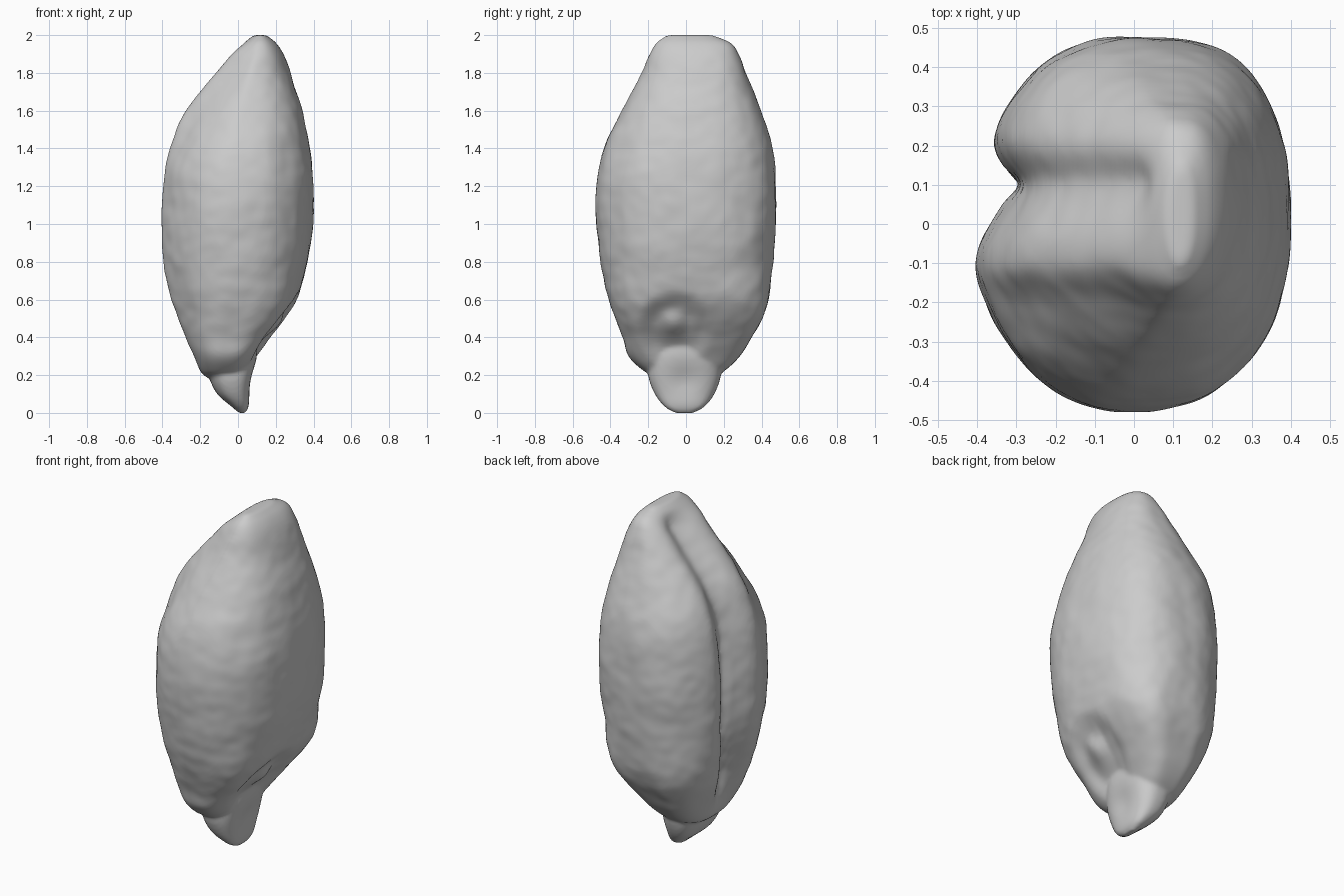
import bpy, bmesh, math
from mathutils import Vector, noise

if "Cube" in bpy.data.objects:
    bpy.data.objects.remove(bpy.data.objects["Cube"])

mat = bpy.data.materials.new("plain_grey")
mat.use_nodes = True
GREY = (0.6, 0.6, 0.6, 1)
mat.diffuse_color = GREY
mat.node_tree.nodes["Principled BSDF"].inputs["Base Color"].default_value = GREY


def spline(rows, z):
    """Smoothly interpolated (xmin, xmax, ymin, ymax) at height z."""
    i = max(k for k in range(len(rows) - 1) if rows[k][0] <= z)
    a, b = rows[i], rows[i + 1]
    p, q = rows[max(i - 1, 0)], rows[min(i + 2, len(rows) - 1)]
    h = b[0] - a[0]
    t = (z - a[0]) / h
    out = []
    for c in range(1, 5):
        m0 = (b[c] - p[c]) / (b[0] - p[0]) * h
        m1 = (q[c] - a[c]) / (q[0] - a[0]) * h
        out.append((2*t**3 - 3*t*t + 1) * a[c] + (t**3 - 2*t*t + t) * m0
                   + (3*t*t - 2*t**3) * b[c] + (t**3 - t*t) * m1)
    return out


def ramp(a, b, v):
    t = min(max((v - a) / (b - a), 0), 1)
    return t * t * (3 - 2 * t)


def loft(bm, rows, power, shape, rings, seg):
    """Stack of superellipse rings following the outline, then sculpted."""
    loops = []
    z0, z1 = rows[0][0], rows[-1][0]
    for r in range(rings):
        u = 0.5 - 0.5 * math.cos(math.pi * r / (rings - 1))
        z = z0 + (z1 - z0) * min(u, 0.99999)
        xa, xb, ya, yb = spline(rows, z)
        loop = []
        for s in range(seg):
            a = 2 * math.pi * s / seg
            c, d = math.cos(a), math.sin(a)
            e = 2 / power(z, c, d)
            x = (xa + xb) / 2 + (xb - xa) / 2 * math.copysign(abs(c) ** e, c)
            y = (ya + yb) / 2 + (yb - ya) / 2 * math.copysign(abs(d) ** e, d)
            loop.append(bm.verts.new(shape(Vector((x, y, z)), c, d)))
        loops.append(loop)
    for lo, hi in zip(loops, loops[1:]):
        for s in range(seg):
            t = (s + 1) % seg
            bm.faces.new((lo[s], lo[t], hi[t], hi[s]))
    bm.faces.new(loops[0][::-1])
    bm.faces.new(loops[-1])


def kernel_power(z, c, d):
    # flat germ face low on the +x side, fuller towards +y, rounder lobes on top
    px, py = ramp(-0.3, 0.3, c), ramp(-0.3, 0.3, d)
    low = ramp(0.8, 0.45, z)
    flat = low * (px * (0.7 + 0.9 * py) + 0.4 * (1 - px) * py)
    return 2.25 + flat + 0.45 * px * py - 0.3 * (1 - px) * ramp(1.4, 1.75, z)


def shape_kernel(v, c, d):
    x, y, z = v
    # lengthwise crease on the -x side, drifting towards -y at the foot
    side = ramp(0.15, -0.45, c)
    fade = ramp(0.2, 0.5, z) * ramp(2.0, 1.88, z)
    off = y - 0.1 + 0.08 * ramp(0.9, 0.35, z)
    width = 0.11 if off < 0 else 0.075
    crease = 0.075 * math.exp(-(off / width) ** 2)
    crease += 0.03 * ramp(1.5, 1.1, z) * math.exp(-(off / 0.025) ** 2)
    x += side * fade * crease
    # fuller lobe on the -y side, stepping down to a shoulder near the top
    x -= 0.02 * side * fade * math.exp(-((y + 0.12) / 0.09) ** 2)
    x += 0.035 * side * fade * ramp(1.25, 1.5, z) * ramp(-0.1, -0.21, y)
    # germ hollow with a small bump on the +x side
    front = ramp(0.2, 0.7, c)
    r = math.hypot((y + 0.06) / 0.19, (z - 0.44) / 0.2)
    x -= front * 0.04 * ramp(1.1, 0.5, r)
    x += front * 0.035 * math.exp(-((y + 0.07) / 0.06) ** 2 - ((z - 0.47) / 0.06) ** 2)
    # fine wrinkles
    n = noise.noise(Vector((x * 6, y * 6, z * 6)))
    n += 0.5 * noise.noise(Vector((x * 14, y * 14, z * 16)))
    n *= 0.007 * ramp(0.2, 0.5, z) * ramp(2.0, 1.8, z)
    return Vector((x + n * c, y + n * d, z))


def shape_tip(v, c, d):
    # shallow dish in the outer face of the tip
    x, y, z = v
    dish = math.exp(-((y + 0.01) / 0.08) ** 2 - ((z - 0.17) / 0.07) ** 2)
    return Vector((x - 0.015 * ramp(0, 0.5, c) * dish, y, z))


# height, xmin, xmax, ymin, ymax
KERNEL = [
    (0.19, -0.17, -0.02, -0.15, 0.13), (0.22, -0.20, 0.04, -0.22, 0.20),
    (0.3, -0.24, 0.10, -0.305, 0.285), (0.4, -0.285, 0.175, -0.335, 0.35),
    (0.5, -0.32, 0.25, -0.375, 0.405), (0.6, -0.35, 0.31, -0.41, 0.435),
    (0.8, -0.385, 0.37, -0.45, 0.46), (1.0, -0.395, 0.393, -0.475, 0.475),
    (1.2, -0.385, 0.398, -0.475, 0.475), (1.4, -0.355, 0.38, -0.435, 0.46),
    (1.6, -0.28, 0.34, -0.34, 0.395), (1.8, -0.13, 0.275, -0.235, 0.32),
    (1.9, -0.045, 0.24, -0.19, 0.28), (1.96, 0.025, 0.20, -0.155, 0.235),
    (2.0, 0.085, 0.15, -0.1, 0.14)]
TIP = [
    (0.0, 0.005, 0.04, -0.06, 0.04), (0.03, -0.03, 0.055, -0.11, 0.095),
    (0.1, -0.11, 0.065, -0.165, 0.15), (0.2, -0.155, 0.082, -0.2, 0.185),
    (0.3, -0.16, 0.10, -0.19, 0.185), (0.38, -0.12, 0.10, -0.14, 0.13)]

bm = bmesh.new()
loft(bm, KERNEL, kernel_power, shape_kernel, 130, 144)
loft(bm, TIP, lambda z, c, d: 2.6, shape_tip, 40, 64)
mesh = bpy.data.meshes.new("grain_kernel")
bm.to_mesh(mesh)
bm.free()
mesh.materials.append(mat)
grain = bpy.data.objects.new("grain_kernel", mesh)
bpy.context.collection.objects.link(grain)

# fuse kernel and tip into one soft skin
fuse = grain.modifiers.new("fuse", "REMESH")
fuse.mode = "VOXEL"
fuse.voxel_size = 0.012
fuse.use_smooth_shade = True
soft = grain.modifiers.new("soften", "SMOOTH")
soft.factor = 0.5
soft.iterations = 4
